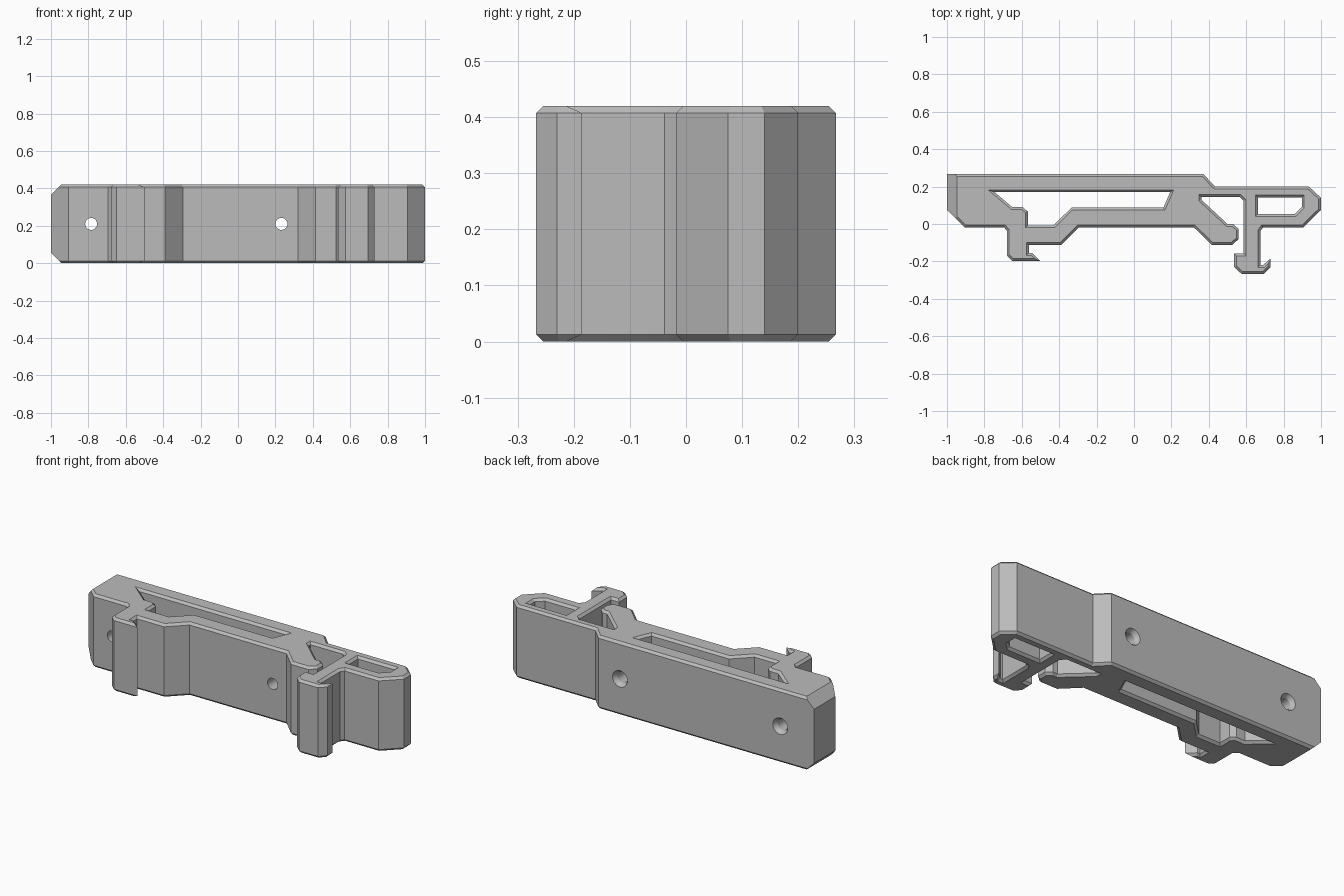
import bpy
import bmesh
from math import cos, sin, tau
from mathutils import Vector
from mathutils.geometry import tessellate_polygon

HEIGHT = 0.42
CHAMFER = 0.013

cube = bpy.data.objects.get("Cube")
if cube:
    bpy.data.objects.remove(cube, do_unlink=True)

grey = bpy.data.materials.new("mid_grey")
grey.use_nodes = True
grey.diffuse_color = (0.5, 0.5, 0.5, 1)
grey.node_tree.nodes["Principled BSDF"].inputs["Base Color"].default_value = grey.diffuse_color

# Outline seen from above: back edge, right arm, sprung stem, fixed jaw, left hook
back_edge = [(-1, .267), (.37, .267), (.435, .2), (.935, .2)]
right_arm = [(1, .14), (1, .075), (.905, -.018), (.69, -.018)]
sprung_stem = [(.675, -.038), (.675, -.22), (.69, -.22), (.73, -.185), (.73, -.23),
               (.695, -.267), (.575, -.267), (.535, -.23), (.535, -.157), (.585, -.157)]
release_slot = [(.585, .125), (.565, .145), (.36, .145), (.36, .13), (.5, 0)]
fixed_jaw = [(.53, 0), (.56, -.027), (.56, -.08), (.525, -.112), (.415, -.112), (.32, -.018)]
left_hook = [(-.295, -.018), (-.39, -.112), (-.562, -.112), (-.562, -.155), (-.545, -.155),
             (-.5, -.198), (-.65, -.198), (-.68, -.17), (-.68, -.035), (-.695, -.018)]
left_end = [(-.905, -.018), (-1, .075)]
outline = (back_edge + right_arm + sprung_stem + release_slot
           + fixed_jaw + left_hook + left_end)

# Openings through the body
long_window = [(-.745, .17), (.193, .17), (.157, .087), (-.335, .087), (-.43, -.007),
               (-.568, -.007), (-.568, .067), (-.595, .09), (-.65, .09)]
arm_window = [(.662, .142), (.897, .142), (.897, .09), (.858, .053), (.662, .053)]


def oriented(points, is_hole):
    """Order a loop so that the solid lies on its left."""
    pts = [Vector(p) for p in points]
    area = sum(a.x * b.y - b.x * a.y for a, b in zip(pts, pts[1:] + pts[:1]))
    return pts[::-1] if (area > 0) == is_hole else pts


def inset(pts, distance):
    """Move a loop into the solid with mitred corners."""
    result = []
    for i, p in enumerate(pts):
        d1 = (p - pts[i - 1]).normalized()
        d2 = (pts[(i + 1) % len(pts)] - p).normalized()
        n1, n2 = Vector((-d1.y, d1.x)), Vector((-d2.y, d2.x))
        result.append(p + (n1 + n2) * distance / (1 + n1.dot(n2)))
    return result


def bridge(bm, lower, upper):
    for i in range(len(lower)):
        j = (i + 1) % len(lower)
        bm.faces.new((lower[i], lower[j], upper[j], upper[i]))


def finish(bm, name):
    bmesh.ops.recalc_face_normals(bm, faces=bm.faces)
    mesh = bpy.data.meshes.new(name)
    bm.to_mesh(mesh)
    bm.free()
    mesh.materials.append(grey)
    obj = bpy.data.objects.new(name, mesh)
    bpy.context.scene.collection.objects.link(obj)
    return obj


# Clip body: chamfered extrusion of the outline and its openings
loops = [oriented(outline, False), oriented(long_window, True), oriented(arm_window, True)]
bm = bmesh.new()
bottom, top = [], []
for loop in loops:
    rim = inset(loop, CHAMFER)
    levels = [(rim, 0), (loop, CHAMFER), (loop, HEIGHT - CHAMFER), (rim, HEIGHT)]
    rings = [[bm.verts.new((p.x, p.y, z)) for p in pts] for pts, z in levels]
    for lower, upper in zip(rings, rings[1:]):
        bridge(bm, lower, upper)
    bottom.append(rings[0])
    top.append(rings[-1])
for cap in (bottom, top):
    flat = [v for ring in cap for v in ring]
    for tri in tessellate_polygon([[v.co for v in ring] for ring in cap]):
        bm.faces.new([flat[i] for i in tri])
bmesh.ops.recalc_face_normals(bm, faces=bm.faces)

# Larger slopes above and below the left end
for z, direction in ((HEIGHT, 1), (0, -1)):
    cut = bmesh.ops.bisect_plane(
        bm, geom=bm.verts[:] + bm.edges[:] + bm.faces[:], dist=1e-5,
        plane_co=(-.945, 0, z), plane_no=(-1, 0, direction), clear_outer=True)
    edges = [e for e in cut["geom_cut"] if isinstance(e, bmesh.types.BMEdge)]
    bmesh.ops.holes_fill(bm, edges=edges, sides=0)
body = finish(bm, "clip_body")

# Countersunk screw holes, wider at the back
bm = bmesh.new()
for x in (-.785, .232):
    rings = []
    for y, radius in ((-.4, .032), (.243, .032), (.267, .047), (.4, .047)):
        rings.append([bm.verts.new((x + radius * cos(tau * i / 32), y,
                                    HEIGHT / 2 + radius * sin(tau * i / 32)))
                      for i in range(32)])
    for lower, upper in zip(rings, rings[1:]):
        bridge(bm, lower, upper)
    bm.faces.new(rings[0])
    bm.faces.new(rings[-1])
cutter = finish(bm, "screw_hole_cutter")
cutter.hide_render = True

holes = body.modifiers.new("screw_holes", "BOOLEAN")
holes.operation = "DIFFERENCE"
holes.solver = "EXACT"
holes.object = cutter
bpy.ops.object.select_all(action="DESELECT")
body.select_set(True)
bpy.context.view_layer.objects.active = body
bpy.ops.object.modifier_apply(modifier=holes.name)
bpy.data.objects.remove(cutter, do_unlink=True)
bpy.ops.object.shade_smooth_by_angle(angle=0.5)
